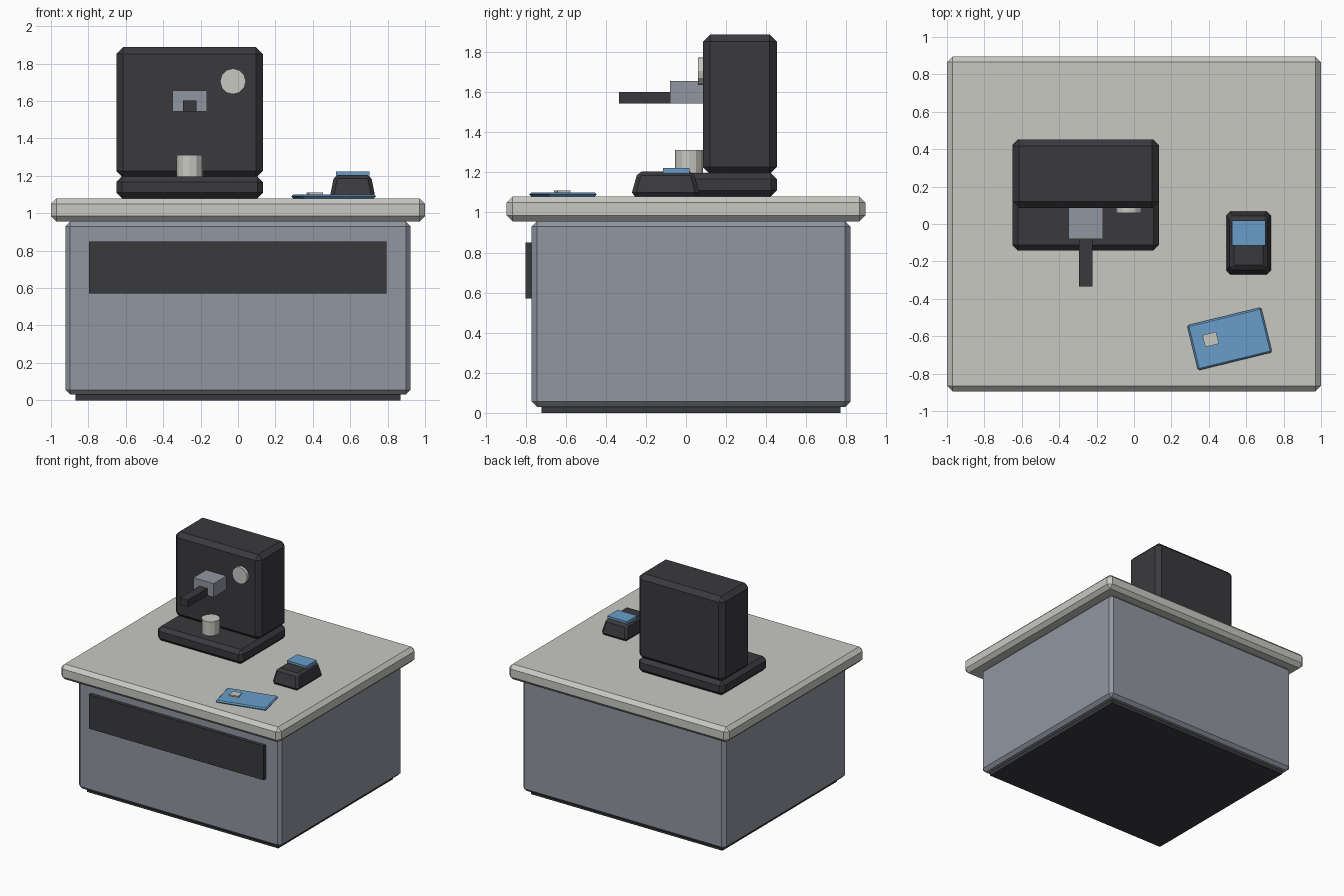
import bpy, bmesh, math
from mathutils import Matrix

if "Cube" in bpy.data.objects:
    bpy.data.objects.remove(bpy.data.objects["Cube"])


def mat(name, rgb):
    m = bpy.data.materials.new(name)
    m.diffuse_color = (*rgb, 1)
    m.use_nodes = True
    m.node_tree.nodes["Principled BSDF"].inputs["Base Color"].default_value = m.diffuse_color
    return m


CREAM = mat("cream", (0.58, 0.58, 0.545))
DARK = mat("charcoal", (0.042, 0.041, 0.047))
GREY = mat("steel grey", (0.285, 0.305, 0.355))
BLUE = mat("blue", (0.14, 0.34, 0.59))


def finish(name, bm, material, matrix=None):
    me = bpy.data.meshes.new(name)
    bm.to_mesh(me)
    bm.free()
    me.materials.append(material)
    ob = bpy.data.objects.new(name, me)
    bpy.context.collection.objects.link(ob)
    if matrix:
        ob.matrix_world = matrix
    return ob


def box(name, x, y, z, material, bevel=0.0, taper=1.0, matrix=None):
    """Box from (min, max) ranges, with tapered top and chamfered edges."""
    bm = bmesh.new()
    bmesh.ops.create_cube(bm, size=1)
    for v in bm.verts:
        k = taper if v.co.z > 0 else 1.0
        v.co.x = (x[0] + x[1]) / 2 + v.co.x * k * (x[1] - x[0])
        v.co.y = (y[0] + y[1]) / 2 + v.co.y * k * (y[1] - y[0])
        v.co.z = z[0] if v.co.z < 0 else z[1]
    if bevel:
        bmesh.ops.bevel(bm, geom=bm.edges[:], offset=bevel, segments=1,
                        affect='EDGES', clamp_overlap=True)
    return finish(name, bm, material, matrix)


def cylinder(name, centre, radius, depth, material, rot=None):
    bm = bmesh.new()
    bmesh.ops.create_cone(bm, cap_ends=True, segments=12, radius1=radius,
                          radius2=radius, depth=depth)
    m = Matrix.Translation(centre) @ (rot or Matrix())
    bmesh.ops.transform(bm, matrix=m, verts=bm.verts)
    return finish(name, bm, material)


# Counter
box("plinth", (-0.87, 0.87), (-0.72, 0.77), (0, 0.04), DARK)
box("counter_body", (-0.923, 0.923), (-0.77, 0.82), (0.03, 0.955), GREY, 0.026)
box("front_panel", (-0.797, 0.793), (-0.80, -0.76), (0.57, 0.85), DARK)
box("countertop", (-1, 1), (-0.895, 0.895), (0.955, 1.08), CREAM, 0.03)

# Coffee machine
box("machine_base", (-0.65, 0.133), (-0.142, 0.453), (1.08, 1.197), DARK, 0.03)
box("machine_tower", (-0.65, 0.133), (0.085, 0.453), (1.19, 1.888), DARK, 0.036)
box("brew_head", (-0.35, -0.165), (-0.08, 0.10), (1.543, 1.655), GREY)
box("brew_handle", (-0.294, -0.222), (-0.335, -0.07), (1.543, 1.602), DARK)
cylinder("dial", (-0.027, 0.08, 1.705), 0.069, 0.04, CREAM,
         Matrix.Rotation(math.pi / 2, 4, 'X'))
cylinder("cup", (-0.258, 0.014, 1.252), 0.07, 0.12, CREAM)

# Card reader
box("card_reader", (0.49, 0.735), (-0.275, 0.072), (1.08, 1.205), DARK, 0.02, 0.8)
box("reader_screen", (0.525, 0.703), (-0.115, 0.018), (1.195, 1.222), BLUE)

# Payment card with chip, turned on the counter
turn = Matrix.Translation((0.511, -0.614, 0)) @ Matrix.Rotation(0.24, 4, 'Z')
box("payment_card", (-0.204, 0.204), (-0.124, 0.124), (1.08, 1.1), BLUE, 0.009, 1, turn)
box("card_chip", (-0.137, -0.061), (-0.012, 0.054), (1.095, 1.11), CREAM, 0, 1, turn)
